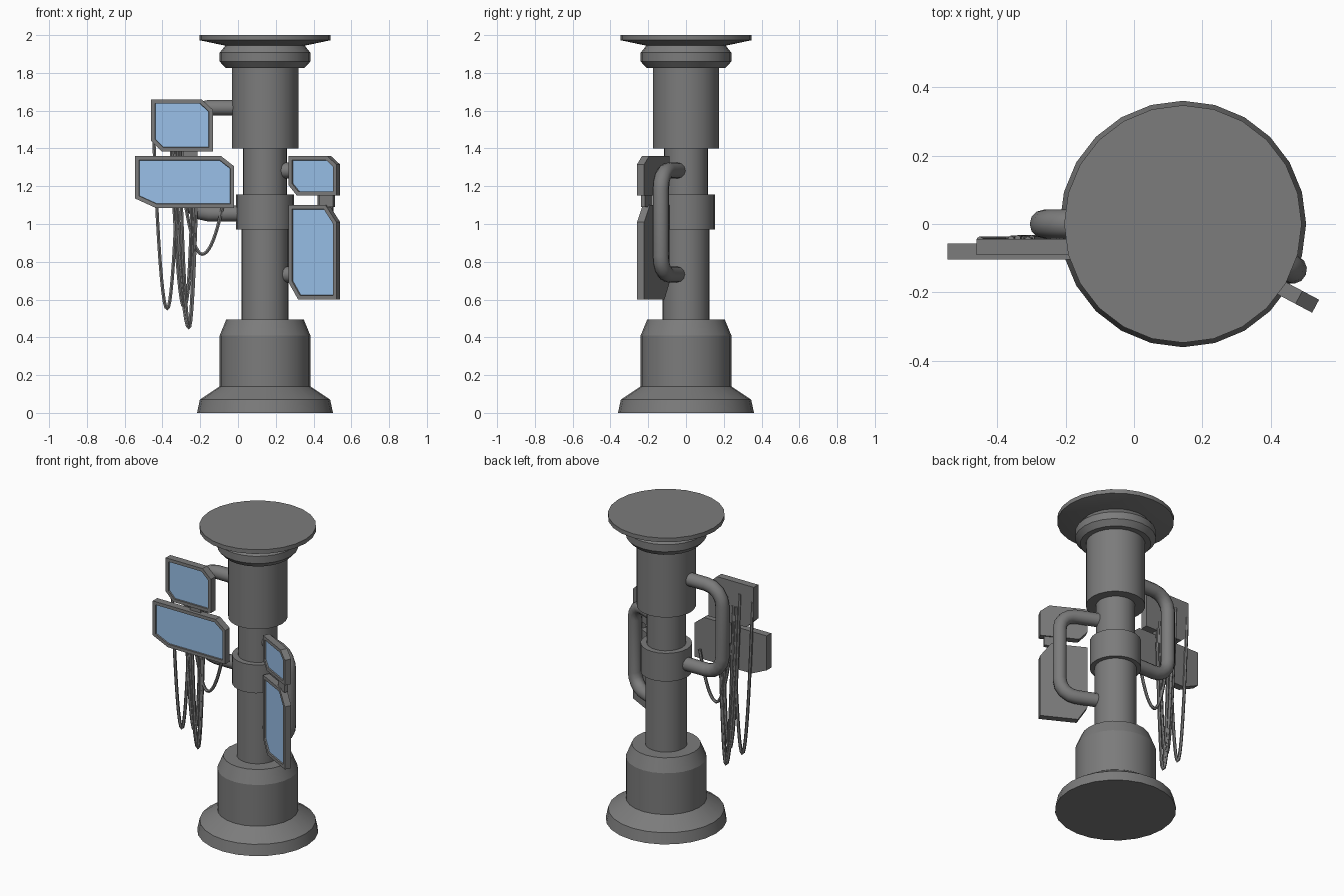
import bpy, bmesh, math
from mathutils import Matrix, Vector

if "Cube" in bpy.data.objects:
    bpy.data.objects.remove(bpy.data.objects["Cube"])

AXIS = Vector((0.143, 0, 0))


def material(name, colour):
    mat = bpy.data.materials.new(name)
    mat.diffuse_color = (*colour, 1)
    mat.use_nodes = True
    mat.node_tree.nodes["Principled BSDF"].inputs["Base Color"].default_value = mat.diffuse_color
    return mat


screen_mat = material("screen_blue", (0.32, 0.53, 0.81))
metal_mat = material("dark_metal", (0.2, 0.2, 0.2))


def add_object(name, bm, smooth=None):
    bmesh.ops.recalc_face_normals(bm, faces=bm.faces)
    me = bpy.data.meshes.new(name)
    bm.to_mesh(me)
    bm.free()
    me.materials.append(metal_mat)
    ob = bpy.data.objects.new(name, me)
    bpy.context.collection.objects.link(ob)
    if smooth:
        shade(ob, smooth)
    return ob


def activate(ob):
    bpy.ops.object.select_all(action='DESELECT')
    ob.select_set(True)
    bpy.context.view_layer.objects.active = ob


def shade(ob, degrees):
    activate(ob)
    bpy.ops.object.shade_smooth_by_angle(angle=math.radians(degrees))


def lathe(name, profile, sides=24):
    """Solid of revolution from (radius, z) pairs, capped at both ends."""
    bm = bmesh.new()
    rings = [[bm.verts.new((AXIS.x + r * math.cos(2 * math.pi * i / sides),
                            r * math.sin(2 * math.pi * i / sides), z))
              for i in range(sides)] for r, z in profile]
    for a, b in zip(rings, rings[1:]):
        for i in range(sides):
            j = (i + 1) % sides
            bm.faces.new((a[i], a[j], b[j], b[i]))
    bm.faces.new(rings[0])
    bm.faces.new(rings[-1])
    return add_object(name, bm, 20)


def tube(name, points, radius, res):
    """Round tube swept along a polyline."""
    cu = bpy.data.curves.new(name, 'CURVE')
    cu.dimensions = '3D'
    cu.bevel_depth = radius
    cu.bevel_resolution = res
    cu.use_fill_caps = True
    cu.materials.append(metal_mat)
    sp = cu.splines.new('POLY')
    sp.points.add(len(points) - 1)
    for p, co in zip(sp.points, points):
        p.co = (*co, 1)
    ob = bpy.data.objects.new(name, cu)
    bpy.context.collection.objects.link(ob)
    activate(ob)
    bpy.ops.object.convert(target='MESH')
    shade(bpy.context.object, 50)


def handle(name, angle, reach, z_low, z_high, bend=0.1, steps=4):
    """C-shaped pipe leaving the column in the given direction."""
    d = Vector((math.cos(angle), math.sin(angle), 0))
    path = [(0.08, z_high)]
    for k in range(steps + 1):
        t = math.pi / 2 * k / steps
        path.append((reach - bend + bend * math.sin(t), z_high - bend + bend * math.cos(t)))
    mid = z_low + z_high
    path += [(r, mid - z) for r, z in reversed(path)]
    tube(name, [AXIS + d * r + Vector((0, 0, z)) for r, z in path], 0.042, 4)


def panel(name, mat, x0, x1, z0, z1, low_cut, high_cut, thick=0.047):
    """Slab with two cut corners and a recessed screen on its front."""
    (lx, lz), (hx, hz) = low_cut, high_cut
    outline = [(x0 + lx, z0), (x1, z0), (x1, z1 - hz), (x1 - hx, z1), (x0, z1), (x0, z0 + lz)]
    bm = bmesh.new()
    front = bm.faces.new([bm.verts.new((x, 0, z)) for x, z in outline])
    back = bm.faces.new([bm.verts.new((x, thick, z)) for x, z in reversed(outline)])
    f, b = list(front.verts), list(reversed(back.verts))
    for i in range(6):
        j = (i + 1) % 6
        bm.faces.new((f[j], f[i], b[i], b[j]))
    bmesh.ops.recalc_face_normals(bm, faces=bm.faces)
    bmesh.ops.inset_region(bm, faces=[front], thickness=0.021, use_even_offset=True)
    bmesh.ops.inset_region(bm, faces=[front], thickness=0.002, depth=-0.008, use_even_offset=True)
    front.material_index = 1
    ob = add_object(name, bm)
    ob.data.materials.append(screen_mat)
    ob.data.transform(mat)


def block(name, mat, x0, x1, y0, y1, z0, z1):
    bm = bmesh.new()
    bmesh.ops.create_cube(bm, size=1, matrix=mat @ Matrix.Translation(
        ((x0 + x1) / 2, (y0 + y1) / 2, (z0 + z1) / 2)) @ Matrix.Diagonal((x1 - x0, y1 - y0, z1 - z0, 1)))
    add_object(name, bm)


# Column, bottom to top
lathe("base", [(0.36, 0), (0.345, 0.07), (0.24, 0.14), (0.24, 0.41), (0.205, 0.495)])
lathe("lower_shaft", [(0.125, 0.48), (0.125, 0.98)])
lathe("collar", [(0.153, 0.97), (0.153, 1.155)])
lathe("upper_shaft", [(0.117, 1.14), (0.117, 1.42)])
lathe("upper_sleeve", [(0.176, 1.4), (0.176, 1.84)])
lathe("top_ring", [(0.21, 1.827), (0.24, 1.86), (0.24, 1.907), (0.21, 1.945)])
lathe("top_plate", [(0.2, 1.942), (0.347, 1.973), (0.347, 2.0)])

# Pipe handles
handle("left_pipe", math.pi, 0.406, 1.055, 1.615, bend=0.11)
handle("right_pipe", math.radians(-22.5), 0.347, 0.733, 1.283)

# Left screens
left_up = Matrix.Translation((0, -0.091, 0))
left_low = Matrix.Translation((0, -0.104, 0))
panel("left_upper_screen", left_up, -0.46, -0.133, 1.385, 1.66, (0.055, 0.055), (0.06, 0.055))
panel("left_lower_screen", left_low, -0.545, -0.02, 1.085, 1.36, (0.11, 0.05), (0.07, 0.055))
block("left_screen_link", left_up, -0.29, -0.215, 0.01, 0.04, 1.34, 1.4)

# Right screens, turned toward the side
right = Matrix.Translation((0.268, -0.125, 0)) @ Matrix.Rotation(math.radians(-28), 4, 'Z')
panel("right_upper_screen", right, 0, 0.286, 1.15, 1.36, (0.05, 0.055), (0.055, 0.045), 0.043)
panel("right_lower_screen", right, 0, 0.286, 0.6, 1.1, (0.057, 0.09), (0.065, 0.09), 0.043)
block("right_screen_link", right, 0.18, 0.26, 0.01, 0.035, 1.09, 1.16)

# Hanging cables: (start x, start z, lowest x, lowest z, end x, end z)
cables = [
    (-0.45, 1.56, -0.375, 0.55, -0.31, 1.5),
    (-0.36, 1.59, -0.285, 0.56, -0.225, 1.3),
    (-0.34, 1.5, -0.26, 0.45, -0.215, 1.3),
    (-0.31, 1.45, -0.258, 0.46, -0.225, 1.4),
    (-0.33, 1.4, -0.275, 0.6, -0.235, 1.45),
    (-0.3, 1.25, -0.19, 0.84, -0.07, 1.15),
]
for n, (xa, za, xm, zm, xb, zb) in enumerate(cables):
    pts = []
    for k in range(-10, 11):
        u = k / 10
        xe, ze = (xa, za) if u < 0 else (xb, zb)
        pts.append((xm + (xe - xm) * abs(u), -0.046 + 0.002 * (n % 3), zm + (ze - zm) * u * u))
    tube(f"cable_{n + 1}", pts, 0.01, 1)
